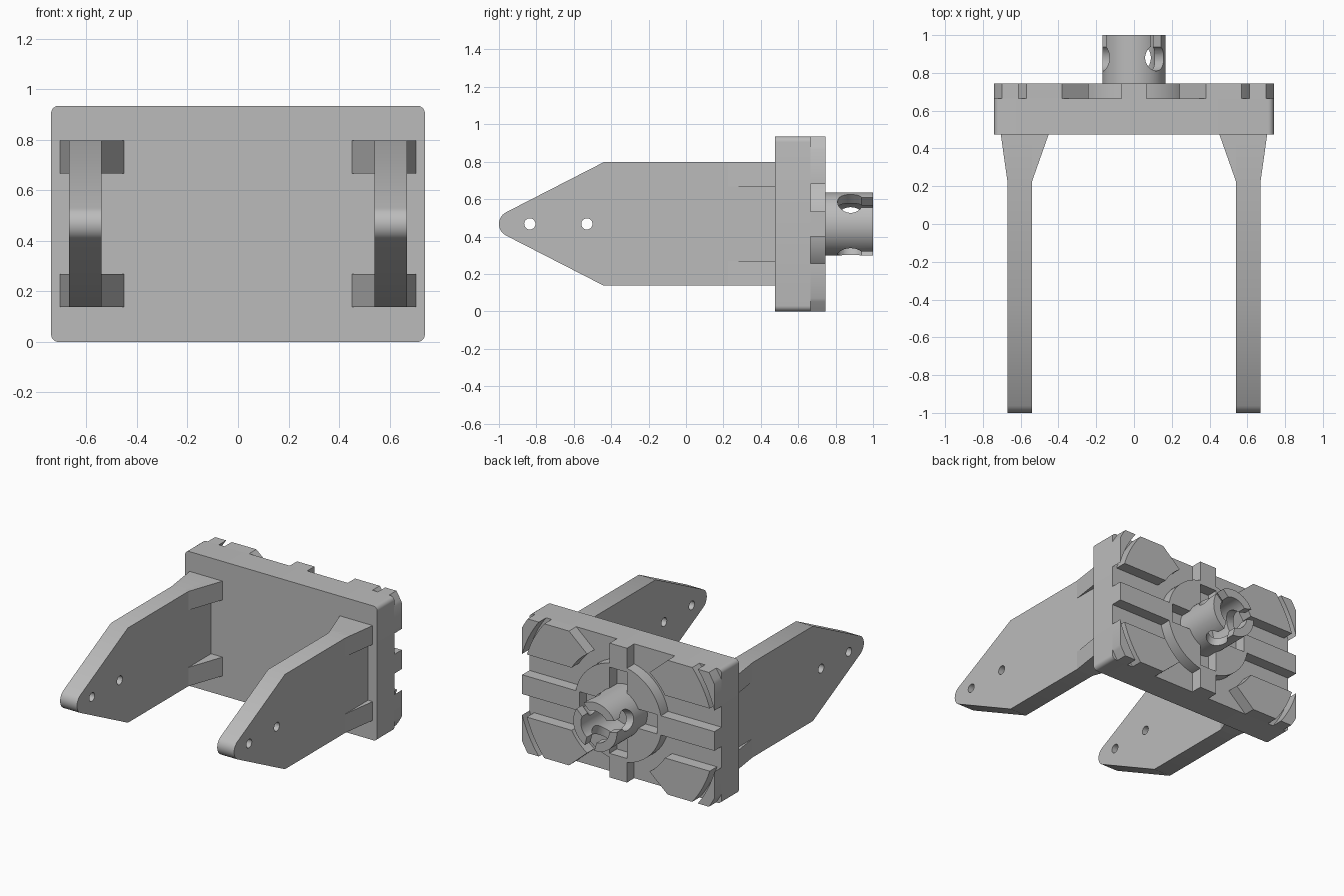
import bpy, bmesh, math
from mathutils import Matrix, Vector

cube = bpy.data.objects.get("Cube")
if cube:
    bpy.data.objects.remove(cube, do_unlink=True)

grey = bpy.data.materials.new("plain grey")
grey.use_nodes = True
colour = (0.5, 0.5, 0.5, 1)
grey.diffuse_color = colour
grey.node_tree.nodes["Principled BSDF"].inputs["Base Color"].default_value = colour

W, H = 0.74, 0.4675          # half width and half height of the plate
FRONT, FLOOR, BACK = 0.475, 0.665, 0.745
RIB = 0.067                  # half width of the straight ribs


def prism(name, points, start, end, axis="y"):
    """Extrude a closed outline; heights are measured from the centre line."""
    place = {"y": lambda a, b, d: (a, d, b + H),
             "x": lambda a, b, d: (d, a, b + H),
             "z": lambda a, b, d: (a, b, d + H)}[axis]
    bm = bmesh.new()
    face = bm.faces.new([bm.verts.new(place(a, b, start)) for a, b in points])
    grown = bmesh.ops.extrude_face_region(bm, geom=[face])["geom"]
    shift = Vector(place(0, 0, end)) - Vector(place(0, 0, start))
    bmesh.ops.translate(bm, vec=shift,
                        verts=[g for g in grown if isinstance(g, bmesh.types.BMVert)])
    bmesh.ops.recalc_face_normals(bm, faces=bm.faces)
    mesh = bpy.data.meshes.new(name)
    bm.to_mesh(mesh)
    bm.free()
    mesh.materials.append(grey)
    obj = bpy.data.objects.new(name, mesh)
    bpy.context.collection.objects.link(obj)
    return obj


def arc(radius, a0, a1, steps=12, cx=0, cy=0):
    return [(cx + radius * math.cos(a0 + (a1 - a0) * i / steps),
             cy + radius * math.sin(a0 + (a1 - a0) * i / steps)) for i in range(steps + 1)]


def circle(radius, cx=0, cy=0, steps=48):
    return arc(radius, 0, math.tau, steps, cx, cy)[:-1]


def box(a0, a1, b0, b1):
    return [(a0, b0), (a1, b0), (a1, b1), (a0, b1)]


def cut(obj, cutters):
    """Subtract the cutters, bake the result and delete them."""
    for c in cutters:
        mod = obj.modifiers.new("cut", "BOOLEAN")
        mod.operation, mod.solver, mod.object = "DIFFERENCE", "EXACT", c
    bpy.context.view_layer.update()
    graph = bpy.context.evaluated_depsgraph_get()
    mesh = bpy.data.meshes.new_from_object(obj.evaluated_get(graph))
    obj.modifiers.clear()
    obj.data = mesh
    for c in cutters:
        bpy.data.objects.remove(c, do_unlink=True)


def smooth(obj):
    bpy.ops.object.select_all(action="DESELECT")
    obj.select_set(True)
    bpy.context.view_layer.objects.active = obj
    bpy.ops.object.shade_smooth_by_angle(angle=math.radians(30))


# Base plate with rounded corners
r = 0.03
outline = []
for i, (sx, sz) in enumerate([(1, 1), (-1, 1), (-1, -1), (1, -1)]):
    outline += arc(r, i * math.pi / 2, (i + 1) * math.pi / 2, 6, sx * (W - r), sz * (H - r))
smooth(prism("base_plate", outline, FRONT, FLOOR))

# Raised panels and corner crescents in each quadrant of the back
R_IN, R_OUT, C_IN, C_OUT = 0.42, 0.737, 0.77, 0.84
LOW = 0.218
panel = arc(R_IN, math.asin(LOW / R_IN), math.acos(0.24 / R_IN))
panel += [(0.38, H)]
panel += arc(R_OUT, math.asin(H / R_OUT), math.asin(LOW / R_OUT))
crescent = arc(C_IN, math.asin(H / C_IN), math.acos(W / C_IN))
crescent += arc(C_OUT, math.acos(W / C_OUT), math.asin(H / C_OUT), 4)
for sx, side in ((1, "left"), (-1, "right")):
    for sz, level in ((1, "upper"), (-1, "lower")):
        for part, pts in (("panel", panel), ("crescent", crescent)):
            smooth(prism(f"{level}_{side}_{part}", [(sx * a, sz * b) for a, b in pts],
                         FLOOR - 0.005, BACK))

# Straight ribs from the hub disc to the plate edges
for s, side, level in ((1, "left", "upper"), (-1, "right", "lower")):
    prism(f"{side}_rib", box(*sorted((s * 0.31, s * W)), -RIB, RIB), FLOOR - 0.005, BACK)
    prism(f"{level}_rib", box(-RIB, RIB, *sorted((s * 0.31, s * H))), FLOOR - 0.005, BACK)

# Hub disc with four pockets around the tube
hub = prism("hub_disc", circle(0.335, steps=64), FLOOR - 0.005, BACK)
pockets = []
for s in (1, -1):
    span = sorted((s * 0.15, s * 0.3))
    pockets.append(prism("pocket_cutter", box(*span, -RIB, RIB), FLOOR, 0.9))
    pockets.append(prism("pocket_cutter", box(-RIB, RIB, *span), FLOOR, 0.9))
pockets.append(prism("bore_cutter", circle(0.11), FLOOR, 1.1))
cut(hub, pockets)
smooth(hub)

# Socket tube with three keyhole slots
tube = prism("socket_tube", circle(0.168, steps=64), FLOOR - 0.005, 1.0)
cutters = [prism("bore_cutter", circle(0.11), FLOOR, 1.1)]
for degrees in (45, 165, 285):
    turn = (Matrix.Translation((0, 0, H)) @ Matrix.Rotation(math.radians(45 - degrees), 4, "Y")
            @ Matrix.Rotation(math.radians(45), 4, "Y") @ Matrix.Translation((0, 0, -H)))
    keyhole = circle(0.07, 0, 0.88, 24)
    slot = box(-0.038, 0.038, 0.88, 1.1)
    for pts in (keyhole, slot):
        c = prism("slot_cutter", pts, 0.06, 0.3, "z")
        c.data.transform(turn)
        cutters.append(c)
cut(tube, cutters)
smooth(tube)

# Arms: rounded tip, two pin holes, flared gussets at the plate
HALF, TIP, SHOULDER = 0.33, 0.07, -0.44
cy = -1 + TIP
reach = math.hypot(SHOULDER - cy, HALF)
lean = math.atan2(HALF, SHOULDER - cy) + math.acos(TIP / reach)
profile = [(0.48, -HALF), (0.48, HALF), (SHOULDER, HALF)]
profile += arc(TIP, lean, math.tau - lean, 14, cy, 0)
profile += [(SHOULDER, -HALF)]
for s, side in ((1, "left"), (-1, "right")):
    arm = prism(f"{side}_arm", profile, s * 0.54, s * 0.67, "x")
    cut(arm, [prism("pin_cutter", circle(0.03, y, 0, 24), s * 0.4, s * 0.8, "x")
              for y in (-0.835, -0.53)])
    smooth(arm)
    for z, level in ((HALF - 0.0655, "upper"), (-HALF + 0.0655, "lower")):
        flare = [(s * 0.54, 0.225), (s * 0.67, 0.225), (s * 0.706, 0.48), (s * 0.45, 0.48)]
        prism(f"{level}_{side}_gusset", flare, z - 0.0655, z + 0.0655, "z")
